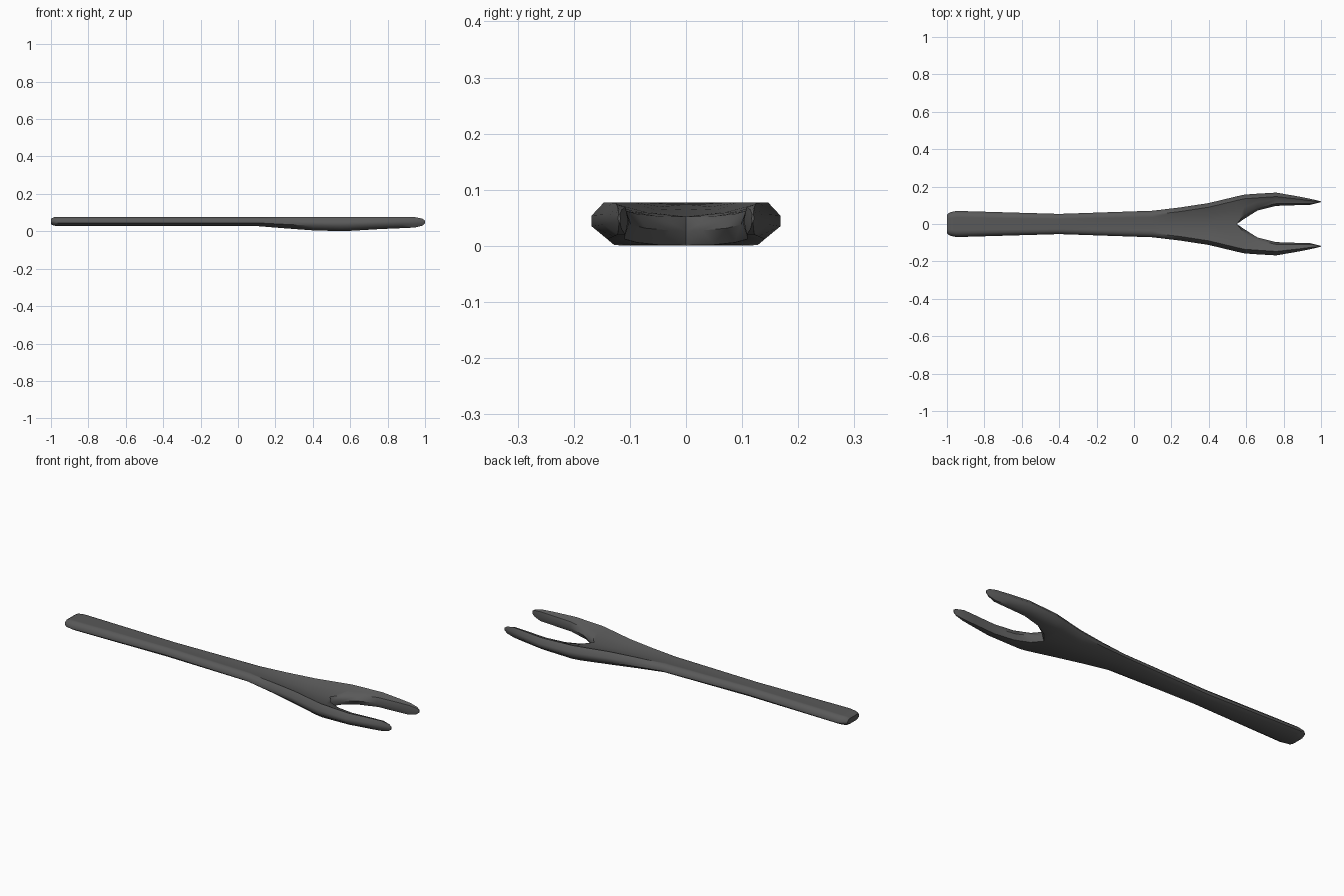
import bpy
import bmesh
import math
from mathutils import Matrix

cube = bpy.data.objects.get("Cube")
if cube:
    bpy.data.objects.remove(cube, do_unlink=True)


def make_material(name, color):
    material = bpy.data.materials.new(name)
    material.use_nodes = True
    material.diffuse_color = color
    shader = next(n for n in material.node_tree.nodes if n.type == "BSDF_PRINCIPLED")
    shader.inputs["Base Color"].default_value = color
    shader.inputs["Roughness"].default_value = 0.5
    return material


def half_section(x, inner, outer, bottom, top, dish):
    """Ring of points around one half of the tool, from the inner top edge outwards."""
    width, height = outer - inner, top - bottom
    bevel = min(0.022, 0.3 * width)
    rounding = 0.17 * width if inner > 0 else 0
    ring = [
        (inner + rounding, dish),
        (inner + 0.5 * width, dish + 0.35 * (top - dish)),
        (outer - bevel, top),
        (outer, top - 0.35 * height),
        (outer, bottom + 0.35 * height),
        (outer - 1.3 * bevel, bottom),
        (inner + rounding, bottom),
        (inner, (dish + bottom) / 2),
    ]
    return [(x, y, z) for y, z in ring]


# Stations along the tool: x, inner y, outer y, bottom z, top z, dish z
stations = [
    (-1, 0, .05, .038, .067, .067),
    (-.985, 0, .062, .03, .075, .075),
    (-.95, 0, .07, .028, .077, .077),
    (-.4, 0, .054, .028, .077, .077),
    (.1, 0, .071, .028, .077, .074),
    (.25, 0, .089, .016, .077, .066),
    (.4, 0, .112, .005, .077, .057),
    (.55, 0, .148, .001, .077, .052),
    (.59, .028, .157, .002, .077, .053),
    (.66, .072, .162, .006, .077, .057),
    (.76, .097, .168, .012, .077, .063),
    (.88, .101, .147, .017, .077, .068),
    (.945, .103, .134, .02, .076, .07),
    (.985, .113, .125, .03, .068, .064),
    (1, .117, .121, .042, .057, .056),
]

# Loft one half, leaving the centre plane open
bm = bmesh.new()
rings = [[bm.verts.new(p) for p in half_section(*s)] for s in stations]
count = len(rings[0])
for near, far in zip(rings, rings[1:]):
    for i in range(count):
        j = (i + 1) % count
        quad = (near[i], near[j], far[j], far[i])
        if any(v.co.y > 1e-5 for v in quad):
            bm.faces.new(quad)
bm.faces.new(rings[0])
bm.faces.new(rings[-1])

# Mirror into a single closed body
half = bm.verts[:] + bm.edges[:] + bm.faces[:]
copy = bmesh.ops.duplicate(bm, geom=half)["geom"]
copied_verts = [v for v in copy if isinstance(v, bmesh.types.BMVert)]
bmesh.ops.transform(bm, matrix=Matrix.Scale(-1, 4, (0, 1, 0)), verts=copied_verts)
bmesh.ops.remove_doubles(bm, verts=bm.verts[:], dist=1e-4)
bmesh.ops.recalc_face_normals(bm, faces=bm.faces[:])

mesh = bpy.data.meshes.new("two_tined_fork")
bm.to_mesh(mesh)
bm.free()
fork = bpy.data.objects.new("two_tined_fork", mesh)
bpy.context.collection.objects.link(fork)
mesh.materials.append(make_material("dark grey", (0.1, 0.1, 0.1, 1)))

# Smooth shading with crisp edges
bpy.ops.object.select_all(action="DESELECT")
fork.select_set(True)
bpy.context.view_layer.objects.active = fork
bpy.ops.object.shade_smooth_by_angle(angle=math.radians(50))
